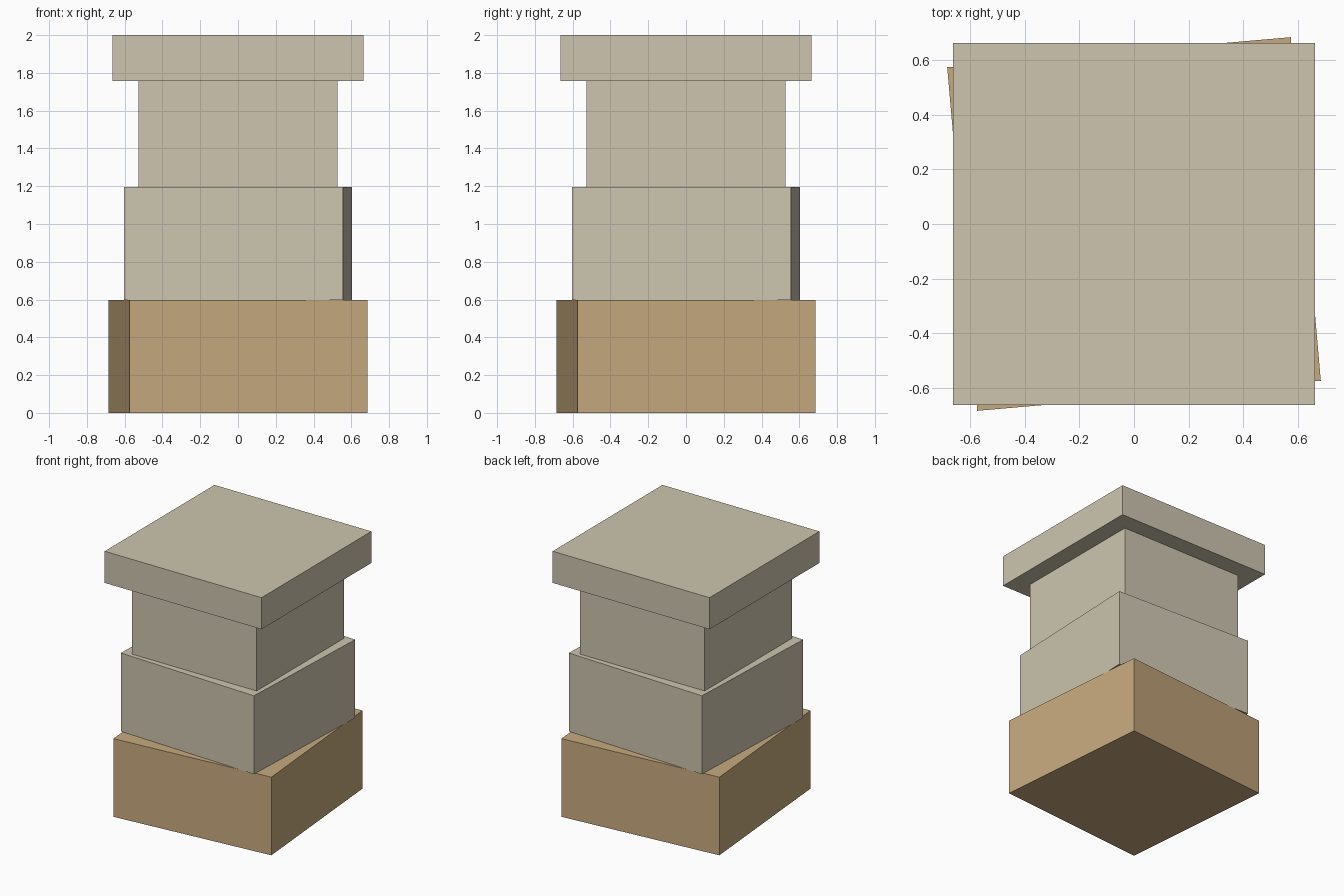
import bpy
import math

old = bpy.data.objects.get("Cube")
if old:
    bpy.data.objects.remove(old, do_unlink=True)


def make_material(name, rgb):
    mat = bpy.data.materials.new(name)
    mat.use_nodes = True
    color = (*rgb, 1.0)
    mat.diffuse_color = color
    mat.node_tree.nodes["Principled BSDF"].inputs["Base Color"].default_value = color
    return mat


def make_block(name, half_width, bottom, top, turn, mat):
    """Square block between two heights, turned about the vertical axis."""
    bpy.ops.mesh.primitive_cube_add(size=2, location=(0, 0, (bottom + top) / 2))
    block = bpy.context.object
    block.name = block.data.name = name
    block.scale = (half_width, half_width, (top - bottom) / 2)
    block.rotation_euler.z = math.radians(turn)
    block.data.materials.append(mat)
    return block


stone = make_material("pale stone", (0.61, 0.56, 0.43))
tan = make_material("tan stone", (0.57, 0.40, 0.21))

# Stacked pillar, from the ground up
make_block("base_block", 0.632, 0.0, 0.598, 5, tan)
make_block("middle_block", 0.58, 0.597, 1.197, -2.3, stone)
make_block("upper_block", 0.527, 1.196, 1.759, 0, stone)
make_block("cap_slab", 0.664, 1.758, 2.0, 0, stone)
